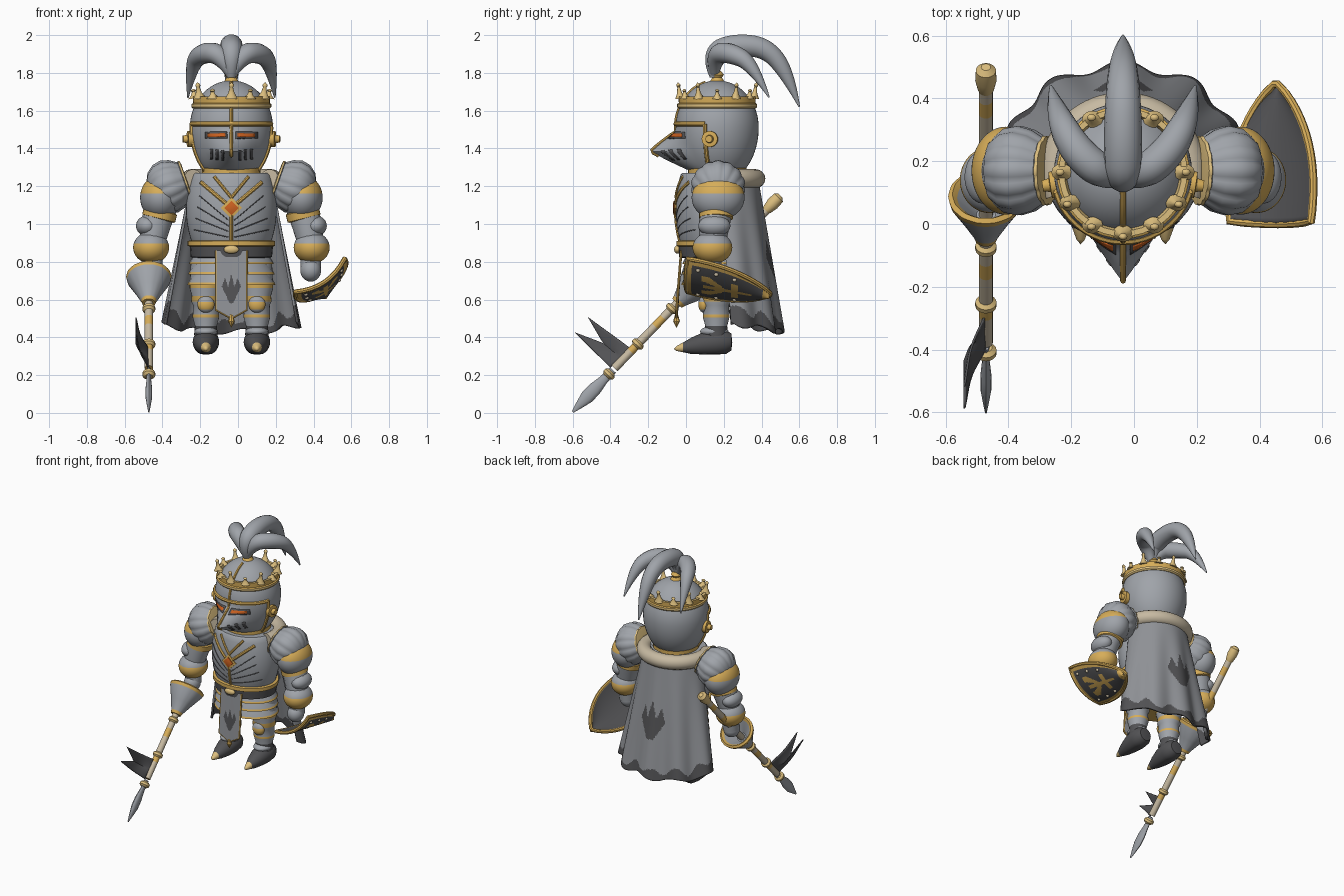
import bpy, bmesh
from math import sin, cos, pi, sqrt, radians
from mathutils import Vector, Matrix

if "Cube" in bpy.data.objects:
    bpy.data.objects.remove(bpy.data.objects["Cube"])

CX = -0.035  # body centre line


def material(name, rgb):
    m = bpy.data.materials.new(name)
    m.use_nodes = True
    m.diffuse_color = (*rgb, 1)
    m.node_tree.nodes["Principled BSDF"].inputs["Base Color"].default_value = (*rgb, 1)
    return m


STEEL = material("steel", (.35, .37, .4))
CLOTH = material("grey cloth", (.28, .29, .31))
DARK = material("dark iron", (.085, .085, .09))
GOLD = material("gold", (.68, .42, .1))
PALE = material("pale gold", (.72, .52, .21))
CREAM = material("cream", (.57, .49, .36))
ORANGE = material("orange gem", (.6, .12, .015))


def finish(name, bm, mats):
    bmesh.ops.recalc_face_normals(bm, faces=bm.faces)
    mesh = bpy.data.meshes.new(name)
    bm.to_mesh(mesh)
    bm.free()
    for m in mats:
        mesh.materials.append(m)
    obj = bpy.data.objects.new(name, mesh)
    bpy.context.collection.objects.link(obj)
    return obj


def lathe(name, profile, mats, loc, axis=(0, 0, 1), segs=28, scale=(1, 1, 1), flute=(0, 0), shape=None):
    """Revolve (radius, height, material of the next band) rows around an axis."""
    bm = bmesh.new()
    turn = Vector((0, 0, 1)).rotation_difference(Vector(axis)).to_matrix().to_4x4()
    place = Matrix.Translation(loc) @ turn @ Matrix.Diagonal((*scale, 1))
    rings = []
    for r, h, _ in profile:
        ring = []
        for i in range(segs):
            a = 2 * pi * i / segs
            q = r * (1 + flute[1] * abs(cos(flute[0] * a / 2)))
            p = place @ Vector((q * cos(a), q * sin(a), h))
            ring.append(bm.verts.new(shape(p) if shape else p))
        rings.append(ring)
    for k in range(len(rings) - 1):
        for i in range(segs):
            j = (i + 1) % segs
            f = bm.faces.new((rings[k][i], rings[k][j], rings[k + 1][j], rings[k + 1][i]))
            f.material_index = profile[k][2]
    for ring, row in ((rings[0], profile[0]), (rings[-1], profile[-1])):
        bm.faces.new(ring).material_index = row[2]
    bmesh.ops.remove_doubles(bm, verts=bm.verts, dist=.0002)
    return finish(name, bm, mats)


def shell(name, c, s, mats, low=-9, high=9, bump=lambda x, z: 0, band=None, upper=None):
    """Ellipsoid cut flat at low and high; returns its front surface y(x, z)."""
    upper = upper or s[2]
    bm = bmesh.new()
    bmesh.ops.create_uvsphere(bm, u_segments=48, v_segments=36, radius=1)
    for v in bm.verts:
        z = min(max(c[2] + v.co.z * (upper if v.co.z > 0 else s[2]), low), high)
        x, y = v.co.x * s[0], v.co.y * s[1]
        v.co = (c[0] + x, c[1] + y - (bump(x, z) if y < 0 else 0), z)
    for f in bm.faces:
        f.material_index = int(bool(band) and band[0] < f.calc_center_median().z < band[1])
    finish(name, bm, mats)

    def front(x, z, off=0):
        k = 1 - ((x - c[0]) / s[0]) ** 2 - ((z - c[2]) / (upper if z > c[2] else s[2])) ** 2
        return c[1] - s[1] * sqrt(max(k, 0)) - bump(x - c[0], z) - off
    return front


def tube(name, pts, r, mat, cyclic=False, kind='POLY', sides=2):
    curve = bpy.data.curves.new(name, 'CURVE')
    curve.dimensions = '3D'
    curve.bevel_depth, curve.bevel_resolution, curve.use_fill_caps = 1, sides, True
    sp = curve.splines.new(kind)
    sp.points.add(len(pts) - 1)
    for i, p in enumerate(pts):
        sp.points[i].co = (*p, 1)
        sp.points[i].radius = r[i] if isinstance(r, list) else r
    sp.use_cyclic_u = cyclic
    if kind == 'NURBS':
        sp.order_u, sp.use_endpoint_u = 3, True
    curve.materials.append(mat)
    bpy.context.collection.objects.link(bpy.data.objects.new(name, curve))


def grid(name, fn, nu, nv, mats, rule=lambda u, v: 0, thick=.008):
    """Sheet over u in -1..1 and v in 0..1 with a colour rule."""
    bm = bmesh.new()
    rows = [[bm.verts.new(fn(2 * i / nu - 1, j / nv)) for i in range(nu + 1)] for j in range(nv + 1)]
    for j in range(nv):
        for i in range(nu):
            f = bm.faces.new((rows[j][i], rows[j][i + 1], rows[j + 1][i + 1], rows[j + 1][i]))
            f.material_index = int(rule((2 * i + 1) / nu - 1, (j + .5) / nv))
    mod = finish(name, bm, mats).modifiers.new("thickness", 'SOLIDIFY')
    mod.thickness, mod.offset = thick, 0


def plate(name, front, x, z, w, h, mat, off=.003):
    grid(name, lambda u, v: (x + u * w, front(x + u * w, z + (2 * v - 1) * h, off), z + (2 * v - 1) * h), 6, 4, [mat], thick=.006)


def stripe(name, front, a, b, r, mat, n=14):
    pts = [Vector(a).lerp(Vector(b), i / n) for i in range(n + 1)]
    tube(name, [(x, front(x, z), z) for x, z in pts], r, mat)


def claw(x, z):
    """Three-pronged emblem around the origin, about 0.2 tall."""
    prongs = any(0 <= z < h and abs(x - p) < .026 * (1 - z / h) for p, h in ((-.045, .08), (0, .12), (.045, .08)))
    return prongs or (-.1 < z < 0 and abs(x) < .07 * (1 + z / .13))


# Helmet with beaked visor
HY, HZ, HR = .165, 1.51, .22
face = shell("helmet", (CX, HY, HZ), (HR, HR, .3), [STEEL], low=1.28, upper=.25,
             bump=lambda x, z: .155 * max(0, 1 - abs(z - 1.385) / .105) * max(0, 1 - abs(x) / .14) ** 1.2)


def helm(a, z):
    k = sqrt(max(0, 1 - ((z - HZ) / (.25 if z > HZ else .3)) ** 2)) * HR
    return (CX + k * sin(a), HY - k * cos(a), z)


edge = radians(73)
tube("brow_band", [helm(edge * i / 12, 1.53) for i in range(-12, 13)], .013, GOLD)
stripe("nose_band", face, (CX, 1.75), (CX, 1.36), .009, GOLD, 24)
for s in (-1, 1):
    tube("visor_side_band", [helm(s * edge, 1.53 - .25 * i / 10) for i in range(11)], .012, GOLD)
    lathe("visor_hinge", [(.042, -.02, 0), (.042, .02, 0), (.022, .022, 0), (.018, .045, 0)], [GOLD],
          helm(s * radians(80), 1.45), axis=(s, -.15, 0))
    plate("eye_slit", face, CX + s * .08, 1.47, .058, .018, DARK, .001)
    plate("eye_glow", face, CX + s * .078, 1.47, .046, .009, ORANGE, .004)
    for i in range(3):
        plate("breath_slot", face, CX + s * (.045 + .03 * i), 1.365 + .003 * i, .0065, .027, DARK, .001)
lathe("helmet_rim", [(.14, 1.265, 0), (.155, 1.27, 0), (.155, 1.295, 0), (.14, 1.3, 0)], [GOLD], (CX, HY, 0))

# Crown and plume
lathe("crown_ring", [(.17, 1.612, 0), (.205, 1.612, 0), (.212, 1.62, 0), (.212, 1.635, 1), (.203, 1.64, 1), (.205, 1.675, 0), (.187, 1.675, 0), (.175, 1.64, 0)],
      [PALE, GOLD], (CX, HY, 0), segs=40)
for i in range(12):
    a = 2 * pi * i / 12
    tall = .075 if i % 2 == 0 else .045
    out = Vector((sin(a), -cos(a), 0))
    base = Vector((CX, HY, 1.665)) + out * .195
    lathe("crown_point", [(.034, 0, 0), (.016, tall * .4, 0), (.009, tall * .8, 0), (.014, tall * .9, 0), (.012, tall, 0), (0, tall * 1.15, 0)],
          [PALE], base, axis=out * .15 + Vector((0, 0, 1)), segs=12, scale=(1, .8, 1))
lathe("plume_socket", [(.05, 1.735, 0), (.035, 1.76, 0), (.025, 1.775, 0), (.035, 1.79, 0), (.02, 1.81, 0)], [GOLD], (CX, HY, 0))
tube("middle_plume", [(CX, .15, 1.78), (CX, .13, 1.9), (CX, .26, 1.95), (CX, .43, 1.935), (CX, .54, 1.79), (CX, .6, 1.62)],
     [.025, .06, .062, .055, .04, .004], STEEL, kind='NURBS', sides=5)
for s in (-1, 1):
    tube("side_plume", [(CX, .15, 1.78), (CX + s * .05, .15, 1.9), (CX + s * .15, .23, 1.91), (CX + s * .21, .35, 1.85), (CX + s * .23, .44, 1.67)],
         [.02, .055, .055, .04, .004], STEEL, kind='NURBS', sides=5)

# Breastplate
chest = shell("breastplate", (CX, .14, 1.08), (.24, .195, .36), [STEEL], low=.86, high=1.27)
for s in (-1, 1):
    stripe("chest_strap", chest, (CX + s * .16, 1.22), (CX + s * .03, 1.11), .011, GOLD)
    stripe("neck_strap", chest, (CX + s * .09, 1.25), (CX, 1.14), .009, GOLD)
    for i in range(4):
        stripe("chest_flute", chest, (CX + s * .015, .93 + .03 * i), (CX + s * (.2 - .01 * i), .97 + .06 * i), .0025, DARK)
stripe("chest_seam", chest, (CX, 1.05), (CX, .9), .009, GOLD)
for name, r, off, mat in (("gem_frame", .056, -.008, GOLD), ("gem", .038, 0, ORANGE)):
    lathe(name, [(r, -.02, 0), (r, .01, 0), (r * .5, .015, 0)], [mat], (CX, chest(CX, 1.085, off), 1.085), axis=(0, -1, 0), segs=4)
lathe("belt", [(.19, .82, 0), (.215, .825, 0), (.22, .88, 1), (.232, .885, 1), (.232, .91, 1), (.2, .915, 1)],
      [DARK, GOLD], (CX, .14, 0), scale=(1, .82, 1))
shell("buckle", (CX, -.045, .865), (.04, .018, .022), [PALE])

# Skirt lames, each with a gilded hem
for i in range(3):
    z, r = .845 - .055 * i, .212 + .004 * i
    lathe("skirt_lame", [(r - .02, z, 0), (r + .008, z - .045, 1), (r + .013, z - .058, 1), (r - .02, z - .058, 1)], [STEEL, GOLD],
          (CX, .15, 0), scale=(1, .75, 1))


# Tabard with gilded border and pendant
def tabard_at(u, v):
    low = .5 + .045 * abs(u)
    return (CX + .08 * u, -.025 - .025 * v, .86 + (low - .86) * v)


grid("tabard", tabard_at, 40, 60, [CLOTH, DARK], lambda u, v: claw(u * .11, (.58 - v) * .5), .012)
tube("tabard_border", [tabard_at(-1, 0), tabard_at(-1, 1), tabard_at(0, 1), tabard_at(1, 1), tabard_at(1, 0)], .007, GOLD)
lathe("pendant", [(0, .45, 0), (.018, .485, 0), (.008, .52, 0)], [GOLD], (CX, -.05, 0), segs=8)


# Legs and pointed shoes
def sole(p):
    p.z -= max(0, .14 - p.y) * .18
    p.z = max(p.z, .31)
    return p


for s in (-1, 1):
    x = CX + s * .135
    lathe("leg", [(.08, .8, 0), (.085, .69, 1), (.086, .66, 0), (.075, .62, 1), (.078, .59, 0), (.068, .57, 0), (.07, .52, 1), (.07, .505, 0),
                  (.058, .46, 2), (.062, .42, 2), (.06, .38, 2)], [STEEL, GOLD, DARK], (x, .16, 0))
    shell("knee_cap", (x, .095, .575), (.045, .03, .045), [STEEL, GOLD], band=(.545, .585))
    lathe("shoe", [(0, -.085, 0), (.045, -.08, 0), (.064, -.05, 0), (.07, 0, 0), (.06, .07, 0), (.044, .13, 0), (.026, .175, 1), (.013, .21, 1), (0, .225, 1)],
          [DARK, PALE], (x, .16, .375), axis=(0, -1, 0), shape=sole)
    shell("ankle_plate", (x, .15, .43), (.06, .075, .03), [STEEL])

# Arms with fluted pauldrons
for s in (-1, 1):
    def side(off, y, z):
        return (CX + s * off, y, z)
    lathe("pauldron", [(.085, -.095, 0), (.105, -.092, 0), (.108, -.082, 1), (.102, -.078, 1), (.126, -.04, 1), (.138, .005, 1), (.13, .05, 1),
                       (.1, .09, 1), (.05, .115, 1), (0, .122, 1)],
          [PALE, STEEL], side(.325, .17, 1.2), axis=(s * .85, 0, -.3), segs=84, flute=(14, .05))
    shell("lower_pauldron", side(.375, .17, 1.14), (.108, .14, .12), [STEEL, GOLD], band=(1.16, 1.225))
    tube("upper_arm", [side(.36, .17, 1.12), side(.4, .15, 1), side(.42, .14, .9)], [.085, .082, .07], STEEL, sides=5)
    lathe("arm_band", [(.08, -.025, 0), (.09, -.02, 0), (.09, .02, 0), (.08, .025, 0)], [GOLD], side(.38, .16, 1.05), axis=(s * .25, 0, -1))
    shell("elbow_cap", side(.445, .15, .99), (.06, .085, .055), [STEEL])
    shell("gauntlet_cuff", side(.425, .14, .875), (.095, .105, .085), [STEEL, GOLD], band=(.8, .895))
    tube("wrist", [side(.42, .14, .86), side(.42, .13, .76)], .055, STEEL, sides=5)
    shell("hand", side(.42, .12, .755), (.055, .06, .06), [STEEL])

# Fur collar and cape
tube("fur_collar", [(CX + .215 * sin(a), .165 + .205 * cos(a), 1.24) for a in (radians(110) * i / 20 for i in range(-20, 21))],
     .05, CREAM, sides=6)


def cape_at(u, v):
    a = u * radians(88)
    fold = .016 * v * cos(15 * u)
    z = 1.215 * (1 - v) + v * (.475 - .045 * cos(a) + .015 * sin(13 * u))
    return (CX + (.215 + .145 * v + fold) * sin(a), .17 + .06 * v + (.21 + .06 * v + fold) * cos(a), z)


def cape_rule(u, v):
    p = cape_at(u, v)
    return v > .93 - .08 * u ** 4 + .03 * sin(20 * u) or claw((p[0] - CX) * .75, (p[2] - .82) * .8)


grid("cape", cape_at, 110, 90, [CLOTH, DARK], cape_rule, .014)

# Lance: shaft, hand guard, head and swallowtail pennant
butt, point = Vector((-.472, .5, 1.15)), Vector((-.472, -.6, .005))
aim = (point - butt).normalized()
length = (point - butt).length
shaft = [(.022, .09 + i * .062, int(i % 3 == 1)) for i in range(20)]
lathe("lance_shaft", shaft, [CREAM, GOLD], butt, aim, segs=16)
lathe("lance_knob", [(.015, 0, 0), (.032, .015, 0), (.034, .06, 0), (.026, .1, 0), (.022, .11, 0)], [PALE], butt, aim)
lathe("hand_guard", [(.03, .68, 1), (.09, .6, 0), (.105, .585, 0), (.118, .595, 0), (.114, .615, 1), (.072, .7, 1), (.04, .77, 0), (.034, .79, 0)],
      [GOLD, STEEL], butt, aim, segs=42, flute=(14, .02))
for t in (.83, 1.09, 1.31):
    lathe("lance_collar", [(.02, -.02, 0), (.034, -.008, 0), (.034, .008, 0), (.02, .02, 0)], [PALE], butt + aim * t, aim, segs=16)
lathe("lance_head", [(.022, 1.28, 0), (.024, 1.35, 0), (.036, 1.42, 0), (.036, 1.48, 0), (.02, 1.54, 0), (.006, length, 0)],
      [STEEL], butt, aim, segs=12, scale=(.5, 1, 1))


def pennant_at(u, v):
    root = Vector((-.475, -.345, .29)) + Vector((0, .055, .05)) * u
    reach = v * (.11 + .14 * abs(u))
    return root + Vector((-.04 * (1 - cos(v * 3)) - .015 * sin(v * 5), -.83 * reach, .7 * reach)) + Vector((0, -.02, -.01)) * u * v


grid("pennant", pennant_at, 12, 14, [DARK], thick=.007)

# Kite shield carried on the forearm
across, along, outward = Vector((.83, 0, .56)), Vector((.04, .97, -.22)), Vector((.54, -.2, -.8))


def shield_at(u, v, off=0):
    v = v * .99
    w = .157 * (1 + .25 * v) * (1 - v ** 2.2) ** .85
    bulge = .045 * (1 - u * u) * (1 - v * .5) + off
    return Vector((.43, .01, .735)) + along * v * .455 + across * u * w + outward * bulge


def heraldry(u, v):
    border = abs(u) > .84 or v < .07 or v > .92
    stem = abs(u) < .08 and .2 < v < .8
    petals = abs(abs(u) - .38 * sin(v * 7)) < .14 and .18 < v < .5
    return border or stem or petals or (abs(v - .58) < .035 and abs(u) < .45)


grid("shield_back", shield_at, 24, 24, [DARK])
grid("shield_face", lambda u, v: shield_at(u, v, .012), 48, 48, [DARK, GOLD], heraldry)
rim = [shield_at(-1, i / 16, .008) for i in range(17)] + [shield_at(1, 1 - i / 16, .008) for i in range(17)]
rim += [shield_at(1 - i / 4, 0, .008) for i in range(1, 8)]
tube("shield_rim", rim, .013, GOLD, cyclic=True)
for s in (-1, 1):
    for i in range(3):
        shell("shield_stud", shield_at(s * .7, .14 + .22 * i, .016), (.011, .011, .011), [CREAM])

# Turn curves to meshes and smooth everything, keeping hard edges
bpy.ops.object.select_all(action='DESELECT')
for obj in bpy.context.collection.objects:
    if obj.type == 'CURVE':
        obj.select_set(True)
        bpy.context.view_layer.objects.active = obj
bpy.ops.object.convert(target='MESH')
for obj in bpy.context.collection.objects:
    if obj.type == 'MESH':
        obj.select_set(True)
bpy.ops.object.shade_smooth_by_angle(angle=radians(40))
